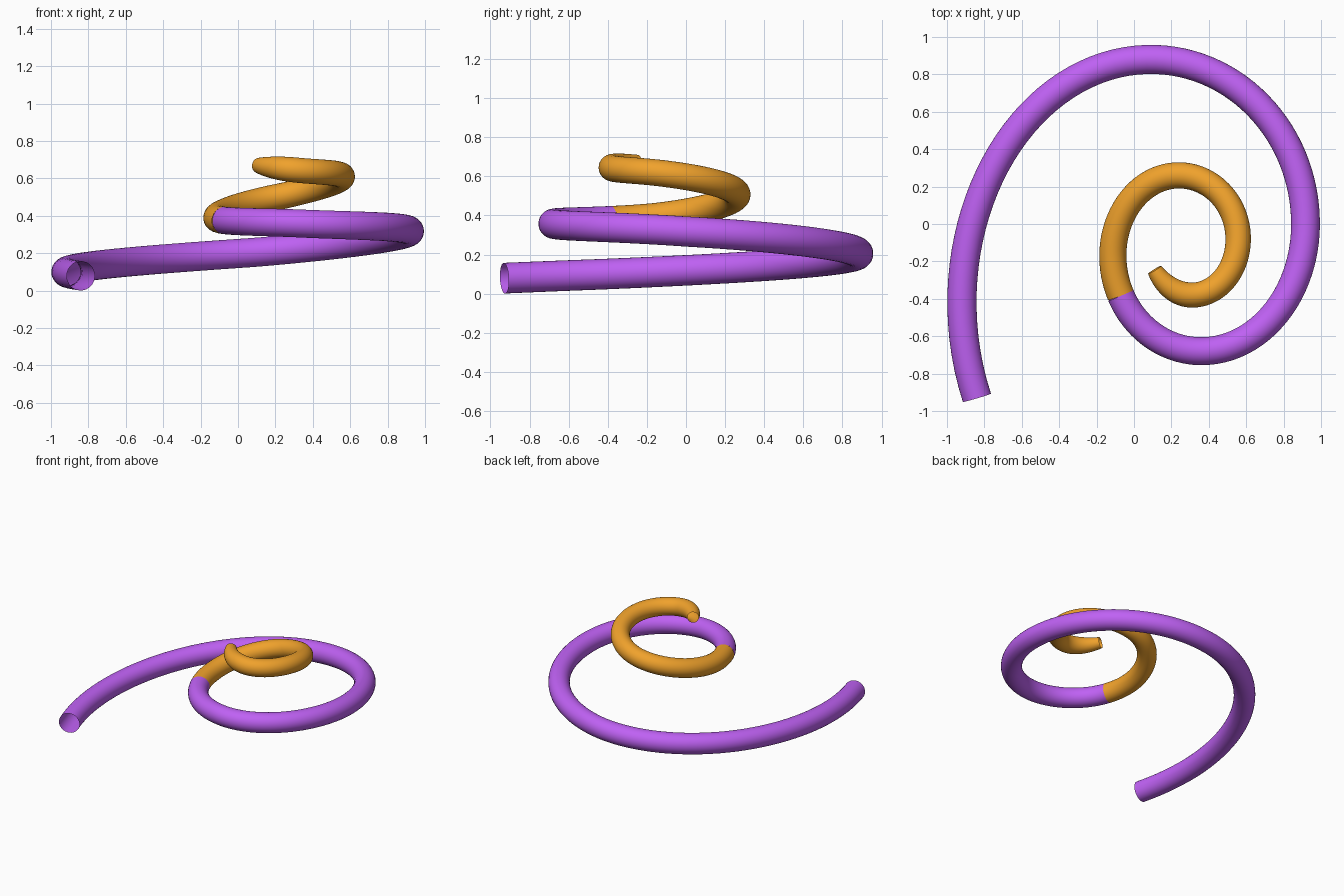
import bpy, math

if "Cube" in bpy.data.objects:
    bpy.data.objects.remove(bpy.data.objects["Cube"])

# Centreline key points at each quarter turn: x, y, z, tube radius.
# First and last lie beyond the open ends and only guide the curve.
KEYS = [
    (0.41, -1.91, 0.03, 0.080),
    (-0.92, -0.42, 0.10, 0.078),
    (0.09, 0.88, 0.205, 0.078),
    (0.36 + 0.557, 0.00, 0.318, 0.077),
    (0.36, -0.68, 0.358, 0.075),
    (-0.113, -0.17, 0.39, 0.0725),
    (0.24, 0.26, 0.507, 0.070),
    (0.557, -0.08, 0.61, 0.068),
    (0.31, -0.38, 0.645, 0.067),
    (0.049, -0.002, 0.69, 0.067),
]
START, SPLIT, END = 0.778, 4.729, 8.556


def smooth(vals, i, t):
    """Catmull-Rom blend between vals[i] and vals[i + 1]."""
    a, b = vals[i], vals[i + 1]
    m0 = (b - vals[i - 1]) / 2 if i > 0 else 0
    m1 = (vals[i + 2] - a) / 2 if i + 2 < len(vals) else b - a
    return ((2*t**3 - 3*t**2 + 1) * a + (t**3 - 2*t**2 + t) * m0
            + (3*t**2 - 2*t**3) * b + (t**3 - t**2) * m1)


def centre(u):
    """Each quarter turn is a quarter ellipse, rising smoothly."""
    i = min(int(u), len(KEYS) - 2)
    t = u - i
    a, b = KEYS[i], KEYS[i + 1]
    s, c = math.sin(t * math.pi / 2), 1 - math.cos(t * math.pi / 2)
    fx, fy = (s, c) if i % 2 == 0 else (c, s)
    z = smooth([k[2] for k in KEYS], i, t)
    r = smooth([k[3] for k in KEYS], i, t)
    if u > 8:                                   # tapered tip
        r -= 0.026 * ((u - 8) / (END - 8)) ** 2
    return a[0] + (b[0] - a[0]) * fx, a[1] + (b[1] - a[1]) * fy, z, r


def tube(name, u0, u1, color):
    n = round((u1 - u0) * 28)
    curve = bpy.data.curves.new(name, 'CURVE')
    curve.dimensions = '3D'
    curve.bevel_depth = 1.0
    curve.bevel_resolution = 14
    curve.use_fill_caps = False                 # ends are open
    spline = curve.splines.new('POLY')
    spline.points.add(n)
    for k, p in enumerate(spline.points):
        x, y, z, r = centre(u0 + (u1 - u0) * k / n)
        p.co = (x, y, z, 1)
        p.radius = r
    obj = bpy.data.objects.new(name, curve)
    bpy.context.collection.objects.link(obj)
    mat = bpy.data.materials.new(name + "_color")
    mat.diffuse_color = color
    mat.use_nodes = True
    mat.node_tree.nodes["Principled BSDF"].inputs["Base Color"].default_value = mat.diffuse_color
    curve.materials.append(mat)
    bpy.ops.object.select_all(action='DESELECT')
    obj.select_set(True)
    bpy.context.view_layer.objects.active = obj
    bpy.ops.object.convert(target='MESH')
    bpy.ops.object.shade_smooth()


# Wide lower coil and narrow upper coil
tube("lower_coil", START, SPLIT, (0.52, 0.12, 0.90, 1))
tube("upper_coil", SPLIT, END, (0.87, 0.36, 0.025, 1))
